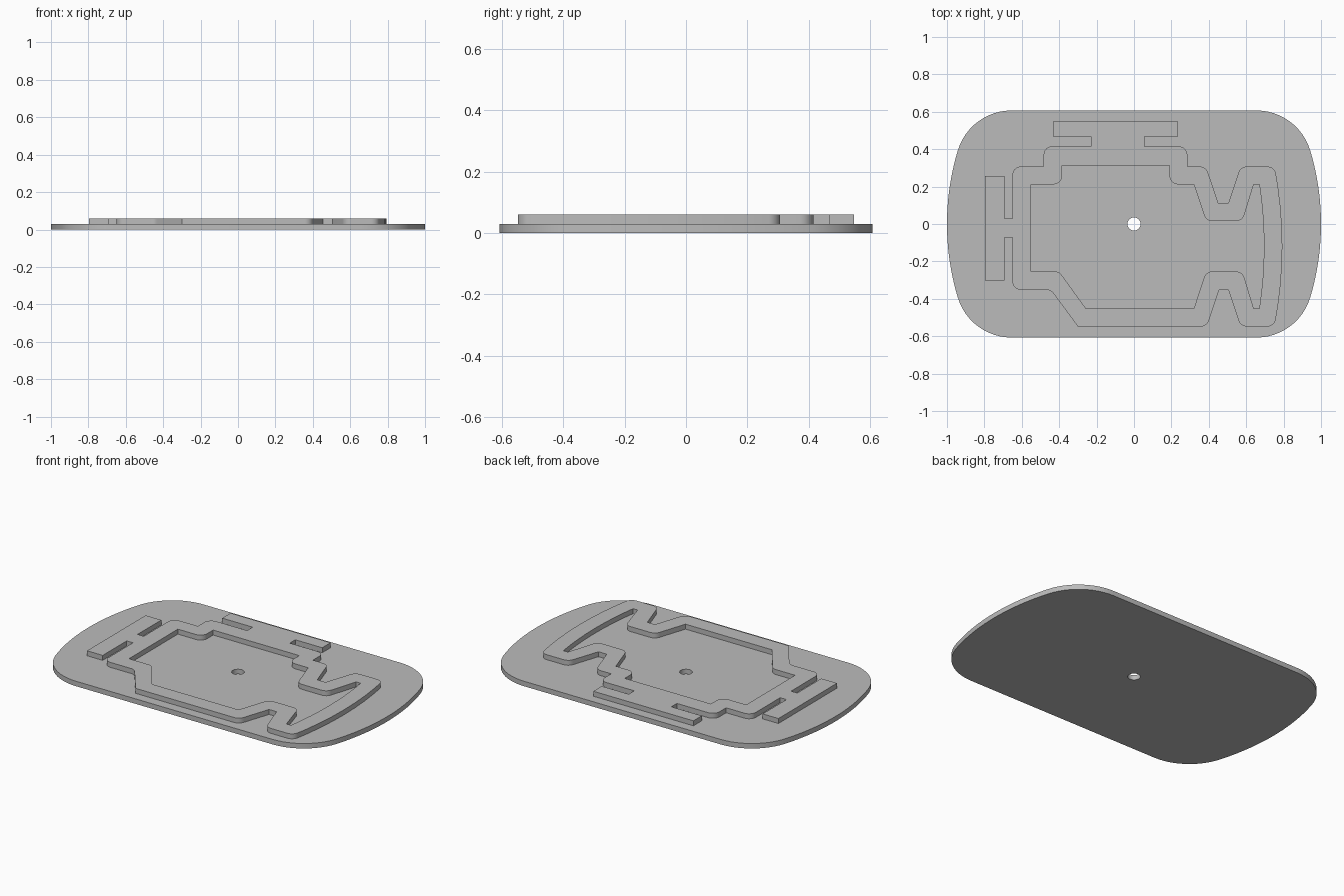
import bpy
from math import sin, cos, pi, asin
from mathutils import Vector

cube = bpy.data.objects.get("Cube")
if cube:
    bpy.data.objects.remove(cube, do_unlink=True)

grey = bpy.data.materials.new("plain_grey")
grey.use_nodes = True
grey.diffuse_color = (0.5, 0.5, 0.5, 1)
grey.node_tree.nodes["Principled BSDF"].inputs["Base Color"].default_value = (0.5, 0.5, 0.5, 1)


def arc(cx, cy, r, a0, a1, steps):
    return [(cx + r * cos(a0 + (a1 - a0) * i / steps),
             cy + r * sin(a0 + (a1 - a0) * i / steps)) for i in range(steps + 1)]


def rounded(corners, steps=8):
    """Outline from corners (x, y) or (x, y, fillet radius)."""
    out = []
    n = len(corners)
    for i, c in enumerate(corners):
        p = Vector(c[:2])
        if len(c) == 2:
            out.append(tuple(p))
            continue
        u = (Vector(corners[i - 1][:2]) - p).normalized()
        v = (Vector(corners[(i + 1) % n][:2]) - p).normalized()
        half = u.angle(v) / 2
        centre = p + (u + v).normalized() * (c[2] / sin(half))
        reach = c[2] * cos(half) / sin(half)
        start, end = p + u * reach - centre, p + v * reach - centre
        turn = start.angle(end)
        for k in range(steps + 1):
            t = k / steps
            q = (start * sin((1 - t) * turn) + end * sin(t * turn)) / sin(turn)
            out.append(tuple(centre + q))
    return out


def slab(name, outlines, bottom, top):
    """Extruded flat shape; inner outlines become openings."""
    curve = bpy.data.curves.new(name, "CURVE")
    curve.dimensions = "2D"
    curve.fill_mode = "BOTH"
    curve.extrude = (top - bottom) / 2
    for pts in outlines:
        s = curve.splines.new("POLY")
        s.points.add(len(pts) - 1)
        for sp, (x, y) in zip(s.points, pts):
            sp.co = (x, y, 0, 1)
        s.use_cyclic_u = True
        s.use_smooth = False
    curve.materials.append(grey)
    ob = bpy.data.objects.new(name, curve)
    bpy.context.collection.objects.link(ob)
    ob.location.z = (top + bottom) / 2
    bpy.ops.object.select_all(action="DESELECT")
    ob.select_set(True)
    bpy.context.view_layer.objects.active = ob
    bpy.ops.object.convert(target="MESH")
    ob = bpy.context.object
    bpy.ops.object.mode_set(mode="EDIT")
    bpy.ops.mesh.select_all(action="SELECT")
    bpy.ops.mesh.remove_doubles(threshold=0.0001)
    bpy.ops.mesh.normals_make_consistent(inside=False)
    bpy.ops.object.mode_set(mode="OBJECT")
    bpy.ops.object.shade_smooth_by_angle(angle=pi / 6)
    return ob


# Base plate: bowed ends blending into round corners, hole in the middle
H, R, r = 0.607, 1.36, 0.3
tip = asin((H - r) / (R - r))
cx = 1 - R + (R - r) * cos(tip)
right = (arc(cx, r - H, r, -pi / 2, -tip, 12)
         + arc(1 - R, 0, R, -tip, tip, 20)[1:-1]
         + arc(cx, H - r, r, tip, pi / 2, 12))
plate = right + [(-x, -y) for x, y in right]
slab("base_plate", [plate, arc(0, 0, 0.035, 0, 2 * pi * 31 / 32, 31)], 0, 0.03)


def bow(apex, top, bottom, f=()):
    """Bowed right-hand edge from top to bottom, with optional end fillets."""
    ys = [top + (bottom - top) * i / 8 for i in range(9)]
    pts = [(apex - (y + 0.118) ** 2 / 4.4, y) for y in ys]
    return [pts[0] + f] + pts[1:-1] + [pts[-1] + f]


# Raised engine outline with its top and side bars
F = 0.045
outer = [(-0.433, 0.548), (0.235, 0.548), (0.235, 0.468), (0.055, 0.468),
         (0.055, 0.415), (0.285, 0.415, F), (0.285, 0.307), (0.385, 0.307, F),
         (0.45, 0.113), (0.505, 0.113), (0.57, 0.307, F)]
outer += bow(0.793, 0.307, -0.548, (F,))
outer += [(0.57, -0.548, F), (0.505, -0.353), (0.455, -0.353), (0.39, -0.548, F),
          (-0.3, -0.548), (-0.445, -0.352, F), (-0.65, -0.352, F),
          (-0.65, -0.073), (-0.692, -0.073), (-0.692, -0.302), (-0.797, -0.302),
          (-0.797, 0.257), (-0.692, 0.257), (-0.692, 0.03), (-0.65, 0.03),
          (-0.65, 0.307, F), (-0.483, 0.307), (-0.483, 0.415, F),
          (-0.23, 0.415), (-0.23, 0.468), (-0.433, 0.468)]
inner = [(-0.55, 0.212), (-0.385, 0.212, F), (-0.385, 0.313), (0.19, 0.313),
         (0.19, 0.212, F), (0.32, 0.212), (0.385, 0.016, F), (0.58, 0.016, F),
         (0.64, 0.212)]
inner += bow(0.695, 0.212, -0.452)
inner += [(0.64, -0.452), (0.58, -0.254, F), (0.385, -0.254, F), (0.32, -0.452),
          (-0.257, -0.452), (-0.4, -0.254, F), (-0.55, -0.254)]
slab("raised_engine_outline", [rounded(outer), rounded(inner)], 0.03, 0.06)
